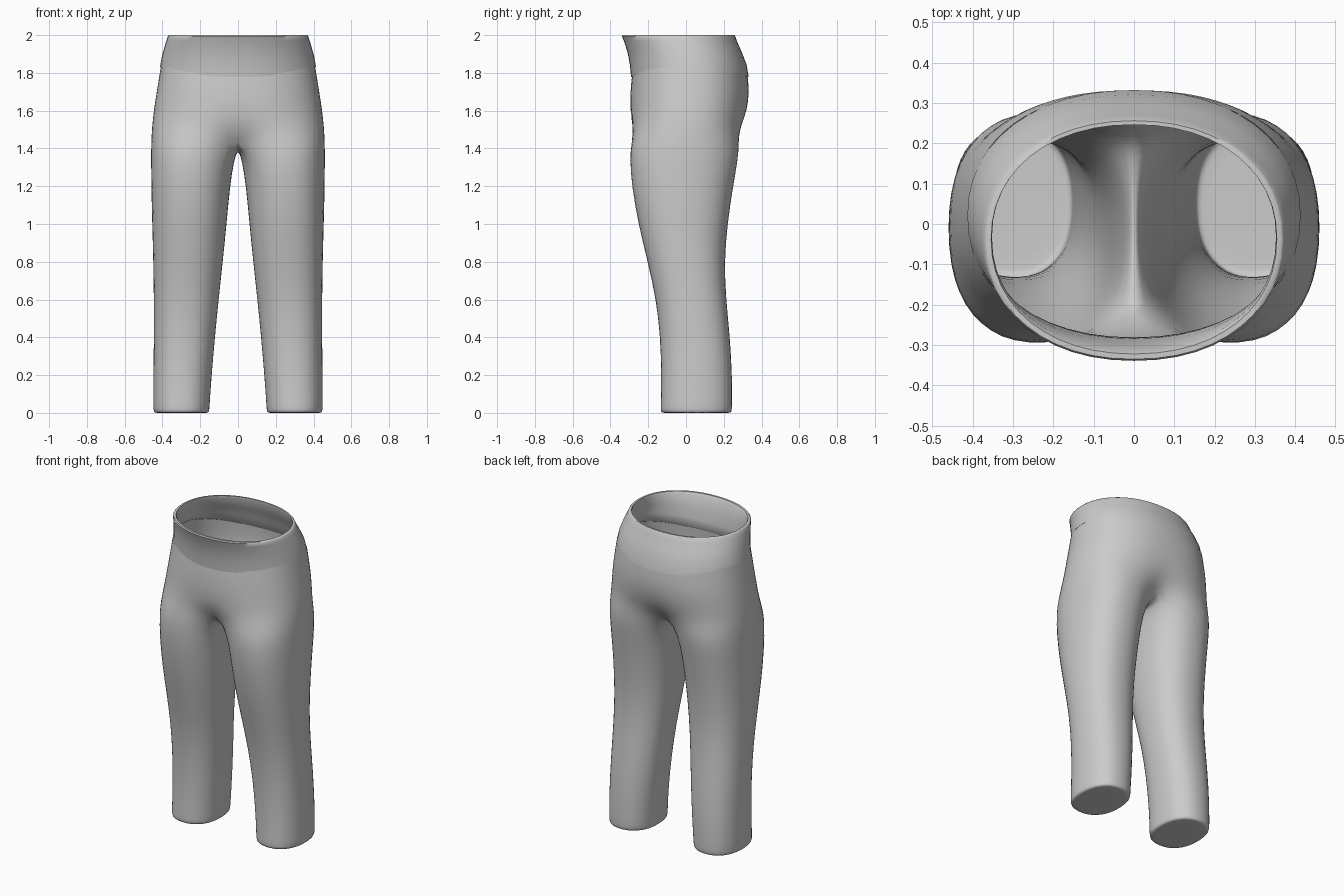
import bpy
from math import sin, cos, pi, radians

if "Cube" in bpy.data.objects:
    bpy.data.objects.remove(bpy.data.objects["Cube"])

M, K = 19, 7              # points on the outer arc / inner thigh of each ring
SPREAD = radians(140)     # angle the outer arc reaches on a leg


def oval(a, cx, rx, yf, yb, n=2.3):
    """Point at angle a on a rounded oval spanning yf..yb."""
    c, s = cos(a), sin(a)
    f = lambda v: (1 if v >= 0 else -1) * abs(v) ** (2 / n)
    return cx + rx * f(c), (yf + yb) / 2 + (yb - yf) / 2 * f(s)


def make(name, verts, faces):
    me = bpy.data.meshes.new(name)
    me.from_pydata(verts, [], faces)
    for p in me.polygons:
        p.use_smooth = True
    ob = bpy.data.objects.new(name, me)
    bpy.context.collection.objects.link(ob)
    return ob


def seam(s):
    """Height of the waist seam, lower at front and back."""
    return 1.832 - 0.055 * s * s


# Trousers: right half, lofted downwards and mirrored
verts, faces = [], []
ts = [-1 + 2 * i / (M - 1) for i in range(M)]


def leg_pt(a, xi, xo, yf, yb):
    return oval(a, (xi + xo) / 2, (xo - xi) / 2, yf, yb)


def hip_pt(t, X, yf, yb, w):
    """Hip oval blended by w towards the top of the leg."""
    x, y = oval(t * pi / 2, 0, X, yf, yb)
    lx, ly = leg_pt(t * SPREAD, 0, 0.462, -0.30, 0.29)
    x, y = x + (lx - x) * w, y + (ly - y) * w
    return (0 if abs(t) == 1 else max(x, 0.004)), y


rings = []


def add_ring(pts):
    rings.append(list(range(len(verts), len(verts) + len(pts))))
    verts.extend(pts)


# z, half width, front, back, blend
for z, X, yf, yb, w in [(None, .409, -.287, .327, 0), (1.7, .432, -.296, .336, 0),
                        (1.6, .447, -.300, .330, .04), (1.51, .456, -.300, .312, .25)]:
    add_ring([(*hip_pt(t, X, yf, yb, w), seam(sin(t * pi / 2)) + .008 if z is None else z)
              for t in ts])
n_hip = len(rings)

# Crotch ring: outer arc plus the curve running between the legs
crotch = [(*hip_pt(t, .462, -.30, .29, .8), 1.42 + .03 * t ** 4) for t in ts]
y0, y1 = crotch[-1][1], crotch[0][1]
for k in range(1, K + 1):
    u = k / (K + 1)
    crotch.append((0, y0 + (y1 - y0) * u, 1.40 + .05 * (2 * u - 1) ** 2))
add_ring(crotch)

# Leg rings: z, inner x, outer x, front, back
angles = [t * SPREAD for t in ts] + \
         [SPREAD + (2 * pi - 2 * SPREAD) * k / (K + 1) for k in range(1, K + 1)]
for z, xi, xo, yf, yb in [(1.34, .020, .462, -.300, .278), (1.2, .042, .461, -.290, .252),
                          (1.0, .060, .456, -.255, .222), (.8, .080, .450, -.205, .205),
                          (.6, .102, .447, -.160, .214), (.4, .122, .447, -.138, .235),
                          (.2, .139, .449, -.132, .246), (.06, .149, .450, -.135, .246),
                          (.015, .151, .449, -.137, .245), (0, .156, .445, -.132, .240),
                          (0, .175, .425, -.108, .218)]:
    add_ring([(*leg_pt(a, xi, xo, yf, yb), z) for a in angles])

for r in range(len(rings) - 1):
    a, b = rings[r], rings[r + 1]
    closed = r >= n_hip
    n = len(a) if closed else M
    for i in range(n if closed else M - 1):
        j = (i + 1) % n
        faces.append((b[i], b[j], a[j], a[i]))
faces.append(tuple(reversed(rings[-1])))       # closed hem

trousers = make("trousers", verts, faces)
mir = trousers.modifiers.new("mirror", 'MIRROR')
mir.use_clip = True
mir.merge_threshold = 0.001
trousers.modifiers.new("smooth", 'SUBSURF').levels = 1
trousers.modifiers["smooth"].render_levels = 1

# Waistband: outside up, rolled rim, inside down
N = 48
band = [(0, .413, -.291, .332), (.30, .404, -.297, .321), (.60, .391, -.310, .295),
        (.85, .378, -.328, .270), (.97, .371, -.339, .261), (1, .366, -.335, .256),
        (1, .354, -.322, .246), (.93, .352, -.312, .246), (.6, .370, -.294, .278),
        (.30, .390, -.284, .308), (.05, .402, -.281, .322)]
bv, bf = [], []
for h, X, yf, yb in band:
    for i in range(N):
        a = 2 * pi * i / N
        z0 = seam(sin(a))
        bv.append((*oval(a, 0, X, yf, yb, 2.15), z0 + (2.0 - z0) * h))
for r in range(len(band)):
    q = (r + 1) % len(band)
    for i in range(N):
        j = (i + 1) % N
        bf.append((r * N + i, r * N + j, q * N + j, q * N + i))
waistband = make("waistband", bv, bf)
bpy.context.view_layer.objects.active = waistband
waistband.select_set(True)
bpy.ops.object.shade_smooth_by_angle(angle=radians(50))
